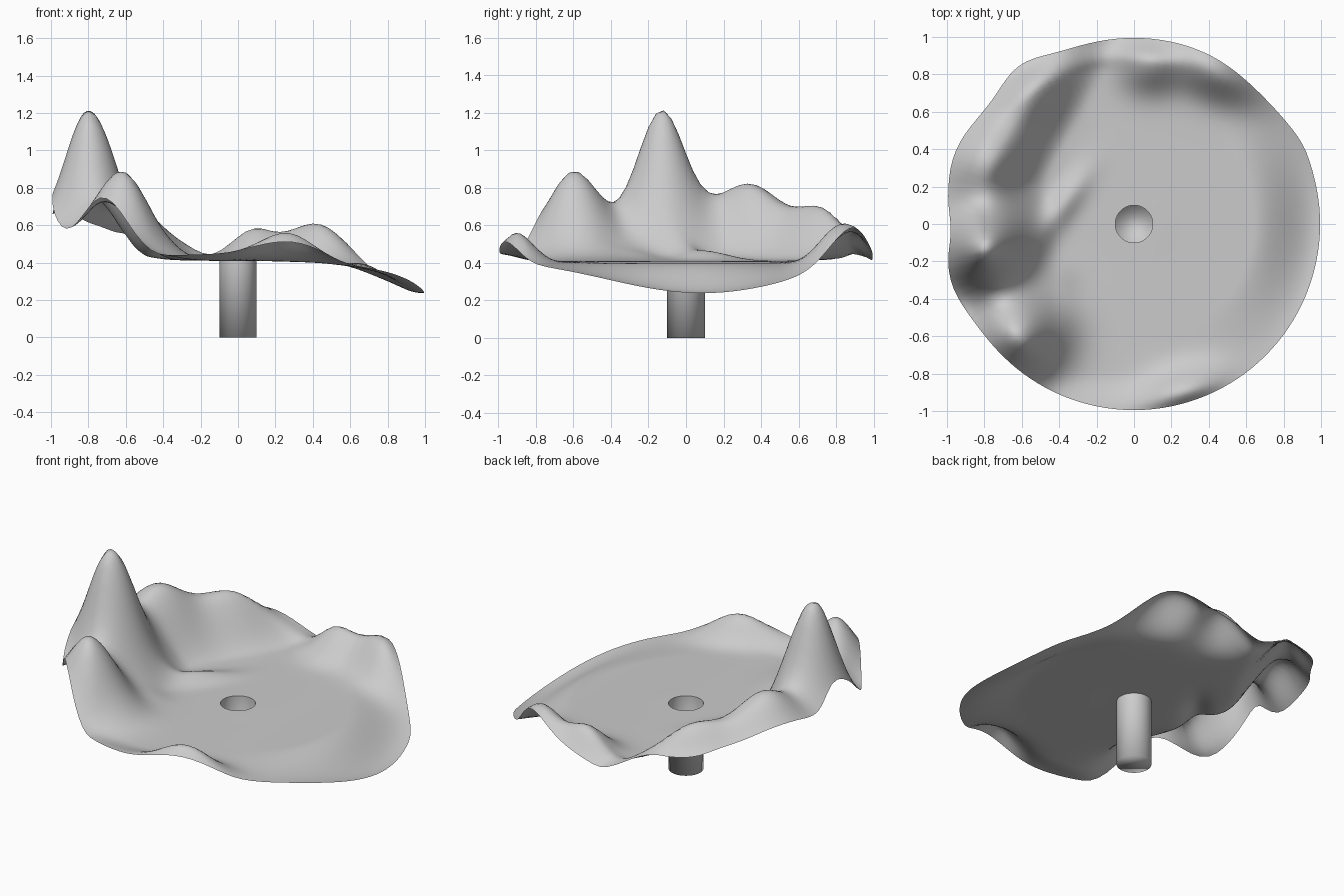
import bpy, bmesh
from math import sin, cos, pi, exp, hypot, atan2, degrees

if "Cube" in bpy.data.objects:
    bpy.data.objects.remove(bpy.data.objects["Cube"])

SEG, RINGS, R_TUBE, BASE = 128, 48, 0.1, 0.41

# x, y, height, inner / outer / sideways spread of each hill
HILLS = [
    (-0.80, -0.13, 0.61, 0.15, 0.12, 0.125),   # tall peak
    (-0.59, -0.60, 0.37, 0.16, 0.12, 0.14),    # front left peak
    (-0.79, 0.33, 0.22, 0.15, 0.14, 0.16),     # back left hill
    (-0.57, 0.71, 0.10, 0.13, 0.11, 0.14),     # back left shoulder
    (0.43, 0.83, 0.22, 0.10, 0.10, 0.17),      # back right hill
    (0.08, 0.86, 0.15, 0.10, 0.07, 0.11),      # back hill
    (0.27, -0.89, 0.14, 0.08, 0.06, 0.15),     # front hill
    (-0.42, -0.27, 0.03, 0.08, 0.08, 0.08),    # foot of tall peak
    (-0.90, -0.42, -0.05, 0.08, 0.10, 0.10),   # dip between the two peaks
]


def step(a, b, t):
    t = min(1, max(0, (t - a) / (b - a)))
    return t * t * (3 - 2 * t)


def hill(x, y, cx, cy, h, s_in, s_out, s_side):
    r = hypot(cx, cy)
    ux, uy = cx / r, cy / r
    dx, dy = x - cx, y - cy
    radial, side = dx * ux + dy * uy, dy * ux - dx * uy
    s = s_out if radial > 0 else s_in
    return h * exp(-0.5 * ((radial / s) ** 2 + (side / s_side) ** 2))


def height(x, y):
    r, a = hypot(x, y), degrees(atan2(y, x))
    z = BASE
    back = step(0, 0.3, y)
    z += 0.19 * step(0.40 + 0.1 * back, 0.78 + 0.06 * back,
                     -x + 0.56 * max(0, y - 0.2))               # raised left side
    z -= 0.1 * step(0.88, 1.04, r) * exp(-0.5 * ((a - 118) / 22) ** 2)
    z -= 0.012 * step(0, 0.6, x)                                # drooping right side
    z -= 0.16 * step(0.64, 0.98, r) * exp(-0.5 * ((a - 5) / 27) ** 2)
    z += 0.035 * step(0.8, 1.0, abs(y))                         # front and back lips
    z += sum(hill(x, y, *p) for p in HILLS)
    # diagonal spur below the tall peak
    dx, dy = x + 0.38, y - 0.1
    along, across = 0.58 * dx + 0.81 * dy, 0.81 * dx - 0.58 * dy
    z += 0.05 * exp(-0.5 * ((along / 0.15) ** 2 + (across / 0.05) ** 2))
    return BASE + (z - BASE) * step(0.1, 0.25, r)


def rim(a):
    d = degrees(a) % 360
    r = 0.995
    for c, h, w in ((126, 0.05, 7), (158, 0.035, 9), (198, 0.03, 8), (45, -0.025, 12),
                    (182, -0.02, 5), (25, 0.008, 5)):
        r += h * exp(-0.5 * ((d - c) / w) ** 2)
    return r


def ring(bm, fn):
    return [bm.verts.new(fn(2 * pi * i / SEG)) for i in range(SEG)]


def bridge(bm, a, b):
    for i in range(SEG):
        j = (i + 1) % SEG
        bm.faces.new((a[i], b[i], b[j], a[j]))


def finish(bm, name):
    me = bpy.data.meshes.new(name)
    bm.to_mesh(me)
    bm.free()
    for p in me.polygons:
        p.use_smooth = True
    ob = bpy.data.objects.new(name, me)
    bpy.context.collection.objects.link(ob)
    return ob


# wavy sheet with a round opening
bm = bmesh.new()
prev = None
for k in range(RINGS + 1):
    def point(a, t=k / RINGS):
        r = R_TUBE + (rim(a) - R_TUBE) * t
        x, y = r * cos(a), r * sin(a)
        return (x, y, height(x, y))
    cur = ring(bm, point)
    if prev:
        bridge(bm, prev, cur)
    prev = cur
finish(bm, "wavy_sheet")

# hollow stem, open at the top and closed at the floor
bm = bmesh.new()
bottom = ring(bm, lambda a: (R_TUBE * cos(a), R_TUBE * sin(a), 0))
top = ring(bm, lambda a: (R_TUBE * cos(a), R_TUBE * sin(a), BASE))
bridge(bm, bottom, top)
bm.faces.new(bottom)
finish(bm, "stem")
